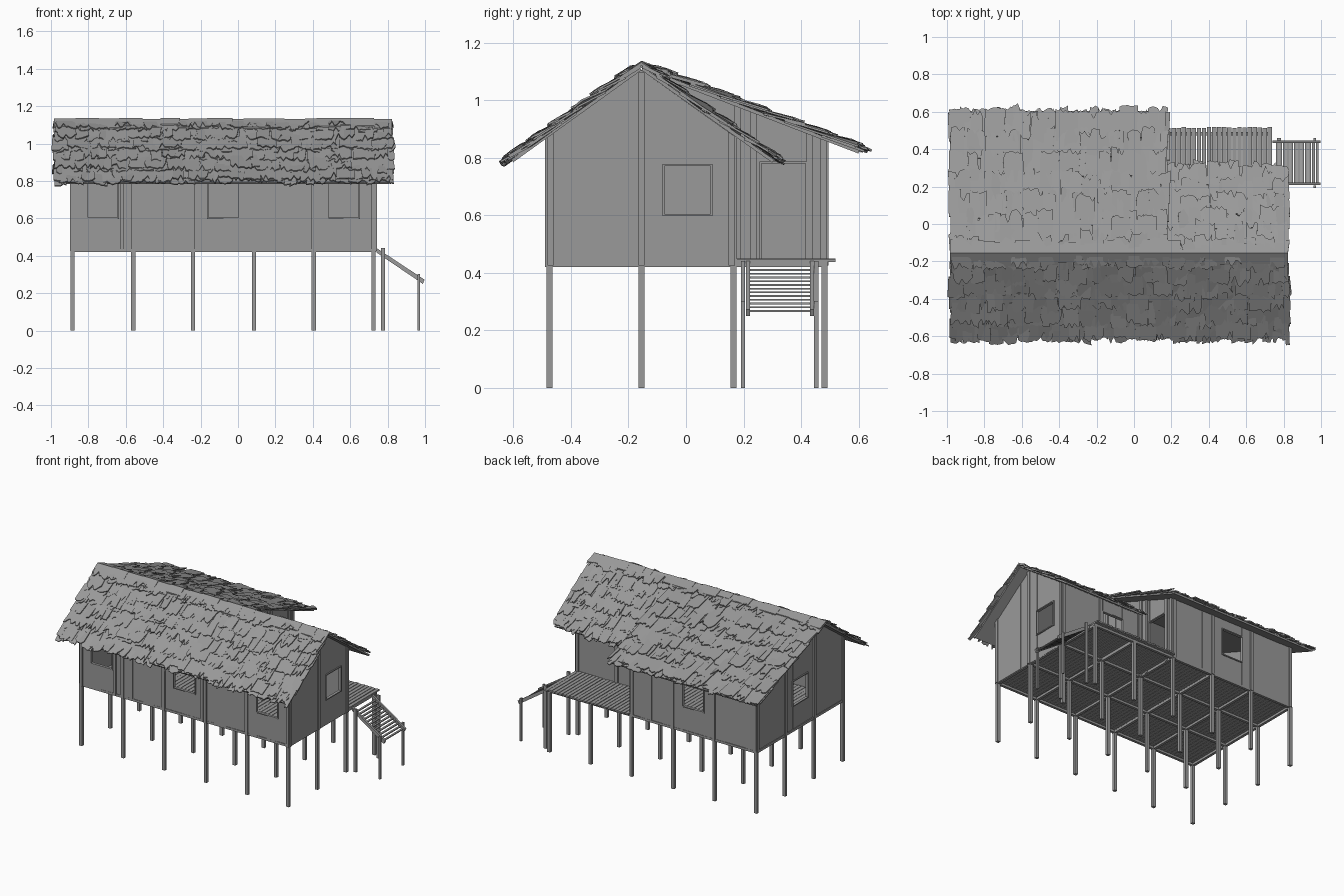
import bpy, bmesh, random
from mathutils import Vector

if "Cube" in bpy.data.objects:
    bpy.data.objects.remove(bpy.data.objects["Cube"])

random.seed(4)
R = random.uniform
RIDGE_Y, RIDGE_Z = -0.155, 1.105
POST_X = [-0.885, -0.56, -0.24, 0.085, 0.405, 0.725]
POST_Y = [-0.475, -0.155, 0.165, 0.482]
FLOOR = 0.425
GREY = bpy.data.materials.new("weathered_grey")
GREY.diffuse_color = (0.32, 0.32, 0.32, 1)
GREY.use_nodes = True
GREY.node_tree.nodes["Principled BSDF"].inputs["Base Color"].default_value = GREY.diffuse_color


def finish(bm, name):
    bmesh.ops.recalc_face_normals(bm, faces=bm.faces)
    me = bpy.data.meshes.new(name)
    bm.to_mesh(me)
    bm.free()
    me.materials.append(GREY)
    ob = bpy.data.objects.new(name, me)
    bpy.context.collection.objects.link(ob)
    return ob


def prism(bm, pts, offset):
    """Closed solid from an outline swept along an offset."""
    a = [bm.verts.new(p) for p in pts]
    b = [bm.verts.new(Vector(p) + Vector(offset)) for p in pts]
    bm.faces.new(a)
    bm.faces.new(b[::-1])
    for i in range(len(a)):
        j = (i + 1) % len(a)
        bm.faces.new((a[i], b[i], b[j], a[j]))


def box(bm, x0, x1, y0, y1, z0, z1):
    prism(bm, [(x0, y0, z0), (x1, y0, z0), (x1, y1, z0), (x0, y1, z0)], (0, 0, z1 - z0))


def roof_z(y, wing=False):
    if y > RIDGE_Y and wing:
        return RIDGE_Z - (y - RIDGE_Y) * 0.38
    return RIDGE_Z - abs(y - RIDGE_Y) * 0.71


def place(axis, c, s, z):
    return (s, c, z) if axis == 'x' else (c, s, z)


def wall(name, axis, c, s0, s1, top, out, openings=(), battens=()):
    """Plank wall along an axis with framed openings (a, b, bottom, top)."""
    bm = bmesh.new()
    cuts = {s0, s1}
    for a, b, _, _ in openings:
        cuts |= {a, b}
    if axis == 'y' and s0 < RIDGE_Y < s1:
        cuts.add(RIDGE_Y)
    cuts = sorted(cuts)
    t = 0.012

    def piece(a, b, za, zb0, zb1, face):
        off = (0, out * face, 0) if axis == 'x' else (out * face, 0, 0)
        prism(bm, [place(axis, c - out * t, s, z) for s, z in
                   ((a, za), (b, za), (b, zb1), (a, zb0))], off)

    for lo, hi in zip(cuts, cuts[1:]):
        n = max(1, round((hi - lo) / 0.085))
        hole = [o for o in openings if o[0] <= lo and o[1] >= hi]
        for i in range(n):
            a, b = lo + (hi - lo) * i / n, lo + (hi - lo) * (i + 1) / n
            face = t + R(-0.002, 0.002)
            if hole:
                z0, z1 = hole[0][2:]
                if z0 > FLOOR + 0.03:
                    piece(a, b, FLOOR, z0, z0, face)
                piece(a, b, z1, top(a), top(b), face)
            else:
                piece(a, b, FLOOR, top(a), top(b), face)
    # window and door trim
    w = 0.007
    for a, b, z0, z1 in openings:
        for p, q, u, v in ((a - w, a, z0, z1), (b, b + w, z0, z1),
                           (a - w, b + w, z1, z1 + w), (a - w, b + w, z0 - w, z0)):
            piece(p, q, u, v, v, t + 0.007)
    # vertical battens over the posts
    for s in battens:
        piece(s - 0.011, s + 0.011, FLOOR, top(s - 0.011), top(s + 0.011), t + 0.008)
    return finish(bm, name)


# stilts
bm = bmesh.new()
for x in POST_X:
    for y in POST_Y:
        box(bm, x - 0.011, x + 0.011, y - 0.01, y + 0.01, 0, 0.43)
finish(bm, "stilts")

# floor beams
bm = bmesh.new()
for x in POST_X:
    box(bm, x - 0.009, x + 0.009, -0.49, 0.492, 0.42, 0.438)
for y in POST_Y:
    box(bm, -0.893, 0.738, y - 0.009, y + 0.009, 0.421, 0.437)
finish(bm, "floor_beams")


def planks(name, x0, x1, y0, y1, z0, z1, n, gap, rag):
    bm = bmesh.new()
    w = (x1 - x0) / n
    for i in range(n):
        box(bm, x0 + i * w + gap, x0 + (i + 1) * w - gap,
            y0, y1 + R(-rag, rag), z0, z1 + R(-0.001, 0.001))
    finish(bm, name)


planks("floor_rear_wing", -0.885, 0.085, -0.48, 0.485, 0.436, 0.444, 34, 0.0015, 0)
planks("floor_front_room", 0.085, 0.735, -0.48, 0.165, 0.436, 0.444, 23, 0.0015, 0)
planks("porch_deck", 0.09, 0.74, 0.17, 0.516, 0.438, 0.449, 24, 0.002, 0.004)

# walls
gable = lambda y: roof_z(y)
wing_gable = lambda y: roof_z(y, True)
side_window = (-0.075, 0.085, 0.605, 0.772)
wall("front_wall", 'x', -0.482, -0.892, 0.738, lambda s: roof_z(-0.482), -1,
     [(a, a + 0.16, 0.605, 0.785) for a in (-0.803, -0.158, 0.485)],
     POST_X[1:-1] + [-0.88, 0.726, -0.78 + 0.16, 0.06])
wall("right_gable_wall", 'y', 0.736, -0.482, 0.17, gable, 1, [side_window],
     [-0.471, -0.155, 0.159])
wall("left_gable_wall", 'y', -0.89, -0.482, 0.488, wing_gable, -1, [side_window],
     [-0.471, -0.155, 0.165, 0.477])
wall("partition_and_door_wall", 'y', 0.09, -0.475, 0.488, wing_gable, 1,
     [(0.262, 0.415, 0.445, 0.78)], [-0.155, 0.18, 0.235, 0.43, 0.477])
wall("wing_back_wall", 'x', 0.488, -0.892, 0.09, lambda s: roof_z(0.488, True), 1,
     [(-0.48, -0.32, 0.605, 0.785)], [-0.88, -0.56, -0.24, 0.078])
wall("porch_back_wall", 'x', 0.17, 0.09, 0.738, lambda s: roof_z(0.165), 1,
     [(0.24, 0.4, 0.605, 0.785)], [0.1, 0.42, 0.726])


def thatch(name, x0, x1, eave_y, eave_z, courses):
    """Ragged overlapping straw tiles on one slope, over a thin sheet."""
    bm = bmesh.new()
    ridge = Vector((0, RIDGE_Y, RIDGE_Z))
    d = Vector((0, eave_y, eave_z)) - ridge
    length = d.length
    d.normalize()
    n = Vector((0, -d.z * (1 if d.y > 0 else -1), abs(d.y)))
    pt = lambda x, s, h: Vector((x, 0, 0)) + ridge + d * s + n * h
    prism(bm, [pt(x0 + 0.015, 0, 0), pt(x1 - 0.015, 0, 0),
               pt(x1 - 0.015, length - 0.02, 0), pt(x0 + 0.015, length - 0.02, 0)], n * 0.012)
    step = length / courses
    for i in reversed(range(courses)):
        for layer in range(2):
            x = x0 + R(-0.008, 0.015)
            while x < x1 - 0.02:
                xe = min(x + R(0.035, 0.12), x1 + R(-0.012, 0.01))
                low = step * (i + 1) + R(-0.022, 0.014) - 0.015 * layer
                up = max(-0.004, low - step * R(1.2, 1.5))
                ha = 0.014 + 0.006 * layer
                hl, hr = ha + R(-0.002, 0.02), ha + R(-0.002, 0.02)
                k = max(3, int((xe - x) / 0.013))
                skew = R(-0.012, 0.012)
                pts = [pt(x, up, ha), pt(xe, up, ha)]
                for j in range(k + 1):
                    f = j / k
                    tooth = R(-0.045, -0.025) if R(0, 1) < 0.15 else R(-0.012, 0.01)
                    pts.append(pt(xe + (x - xe) * f + skew, low + tooth,
                                  hr + (hl - hr) * f))
                prism(bm, pts, -n * 0.007)
                x = xe + R(-0.014, 0.002)
    return finish(bm, name)


thatch("front_thatch", -0.985, 0.825, -0.617, 0.773, 6)
thatch("wing_thatch", -0.985, 0.185, 0.618, 0.808, 7)
thatch("porch_side_thatch", 0.165, 0.825, 0.316, 0.772, 6)

# straw bundles folded over the ridge
bm = bmesh.new()
x = -0.985
while x < 0.81:
    xe = min(x + R(0.05, 0.12), 0.828)
    back = 0.38 if x < 0.165 else 0.71
    a, b, top = R(0.05, 0.075), R(0.05, 0.075), RIDGE_Z + R(0.026, 0.033)
    prism(bm, [(x, RIDGE_Y - a, top - a * 0.67), (x, RIDGE_Y, top),
               (x, RIDGE_Y + b, top - b * back * 0.95),
               (x, RIDGE_Y + b, top - b * back - 0.006), (x, RIDGE_Y, top - 0.012),
               (x, RIDGE_Y - a, top - a * 0.71 - 0.006)], (xe - x + 0.008, 0, 0))
    x = xe
finish(bm, "ridge_thatch")

# stair stringers, posts and treads
bm = bmesh.new()
for y in (0.208, 0.432):
    prism(bm, [(0.74, y, 0.418), (0.74, y, 0.442), (0.998, y, 0.272), (0.988, y, 0.25)],
          (0, 0.014, 0))
finish(bm, "stair_stringers")
bm = bmesh.new()
for y in (0.199, 0.453):
    box(bm, 0.765, 0.785, y - 0.007, y + 0.007, 0, 0.442)
    box(bm, 0.96, 0.972, y - 0.007, y + 0.007, 0, 0.302)
finish(bm, "stair_posts")
bm = bmesh.new()
for i in range(12):
    x = 0.765 + i * 0.0195
    z = 0.42 - (x - 0.75) * 0.665
    box(bm, x - 0.007, x + 0.007, 0.208, 0.446, z - 0.003, z + 0.003)
finish(bm, "stair_treads")
